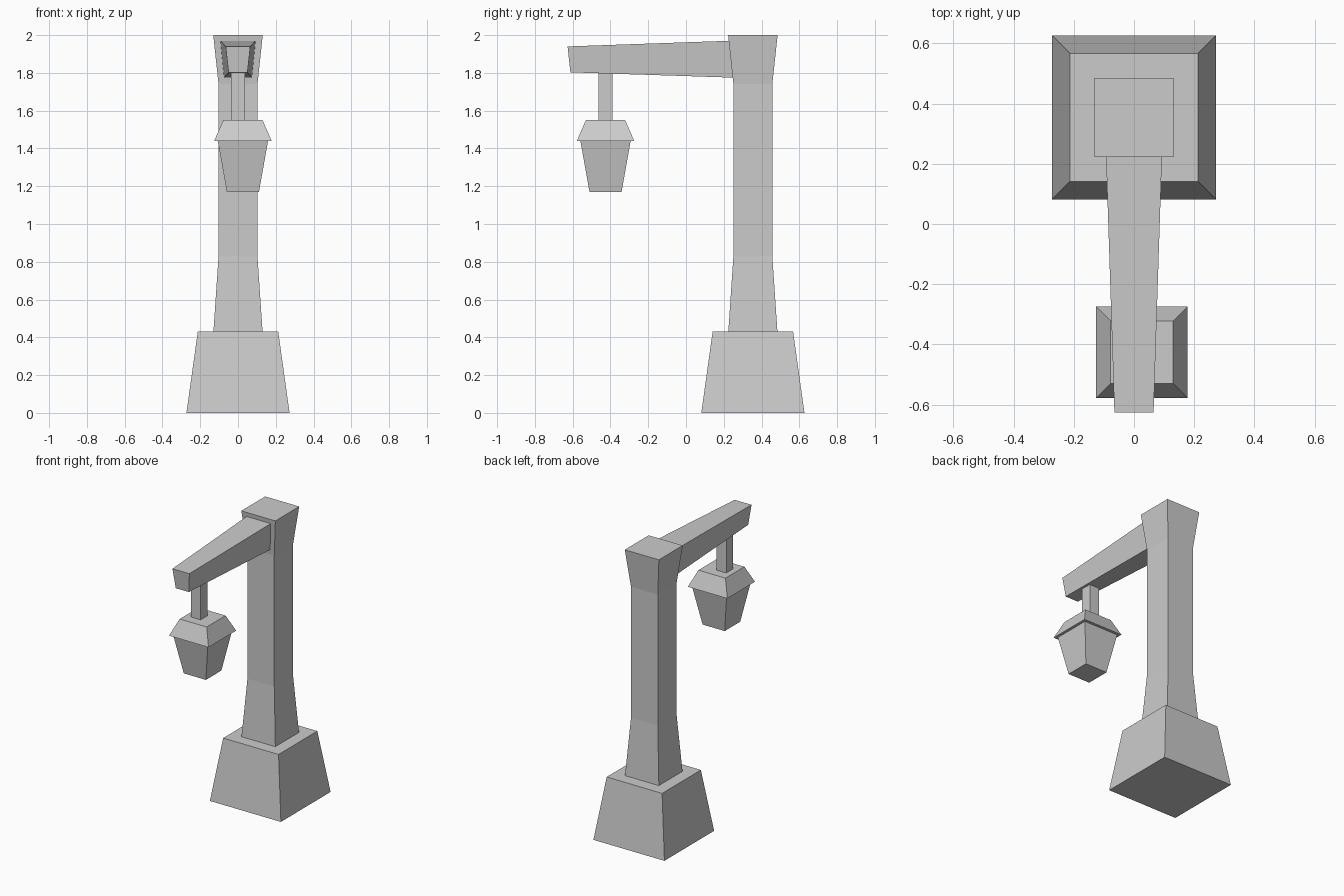
import bpy, bmesh

if "Cube" in bpy.data.objects:
    bpy.data.objects.remove(bpy.data.objects["Cube"])


def loft(name, rings):
    """Closed solid through a stack of four-cornered rings."""
    bm = bmesh.new()
    loops = [[bm.verts.new(p) for p in ring] for ring in rings]
    for a, b in zip(loops, loops[1:]):
        for i in range(4):
            j = (i + 1) % 4
            bm.faces.new((a[i], a[j], b[j], b[i]))
    bm.faces.new(loops[0])
    bm.faces.new(loops[-1])
    bmesh.ops.recalc_face_normals(bm, faces=bm.faces)
    mesh = bpy.data.meshes.new(name)
    bm.to_mesh(mesh)
    bm.free()
    obj = bpy.data.objects.new(name, mesh)
    bpy.context.collection.objects.link(obj)
    return obj


def square_stack(name, x, y, profile):
    """Square column centred on (x, y); profile lists (half width, height)."""
    return loft(name, [[(x - h, y - h, z), (x + h, y - h, z),
                        (x + h, y + h, z), (x - h, y + h, z)] for h, z in profile])


POST_Y = 0.354
LAMP_X, LAMP_Y = 0.026, -0.426

# Base and flared post
square_stack("base", 0, POST_Y, [(0.273, 0), (0.213, 0.43)])
square_stack("post", 0, POST_Y,
             [(0.13, 0.43), (0.103, 0.83), (0.103, 1.74), (0.131, 2.0)])


# Tapering arm, wider at its top edge
def arm_end(y_top, z_top, w_top, y_bottom, z_bottom, w_bottom):
    return [(-w_top, y_top, z_top), (w_top, y_top, z_top),
            (w_bottom, y_bottom, z_bottom), (-w_bottom, y_bottom, z_bottom)]


loft("arm", [arm_end(-0.627, 1.94, 0.065, -0.612, 1.803, 0.05),
             arm_end(0.232, 1.97, 0.093, 0.25, 1.775, 0.074)])

# Hanger and lantern
square_stack("hanger", 0, LAMP_Y, [(0.038, 1.55), (0.038, 1.805)])
square_stack("lantern_cap", LAMP_X, LAMP_Y, [(0.152, 1.44), (0.104, 1.55)])
square_stack("lantern_body", LAMP_X, LAMP_Y, [(0.085, 1.17), (0.133, 1.44)])
